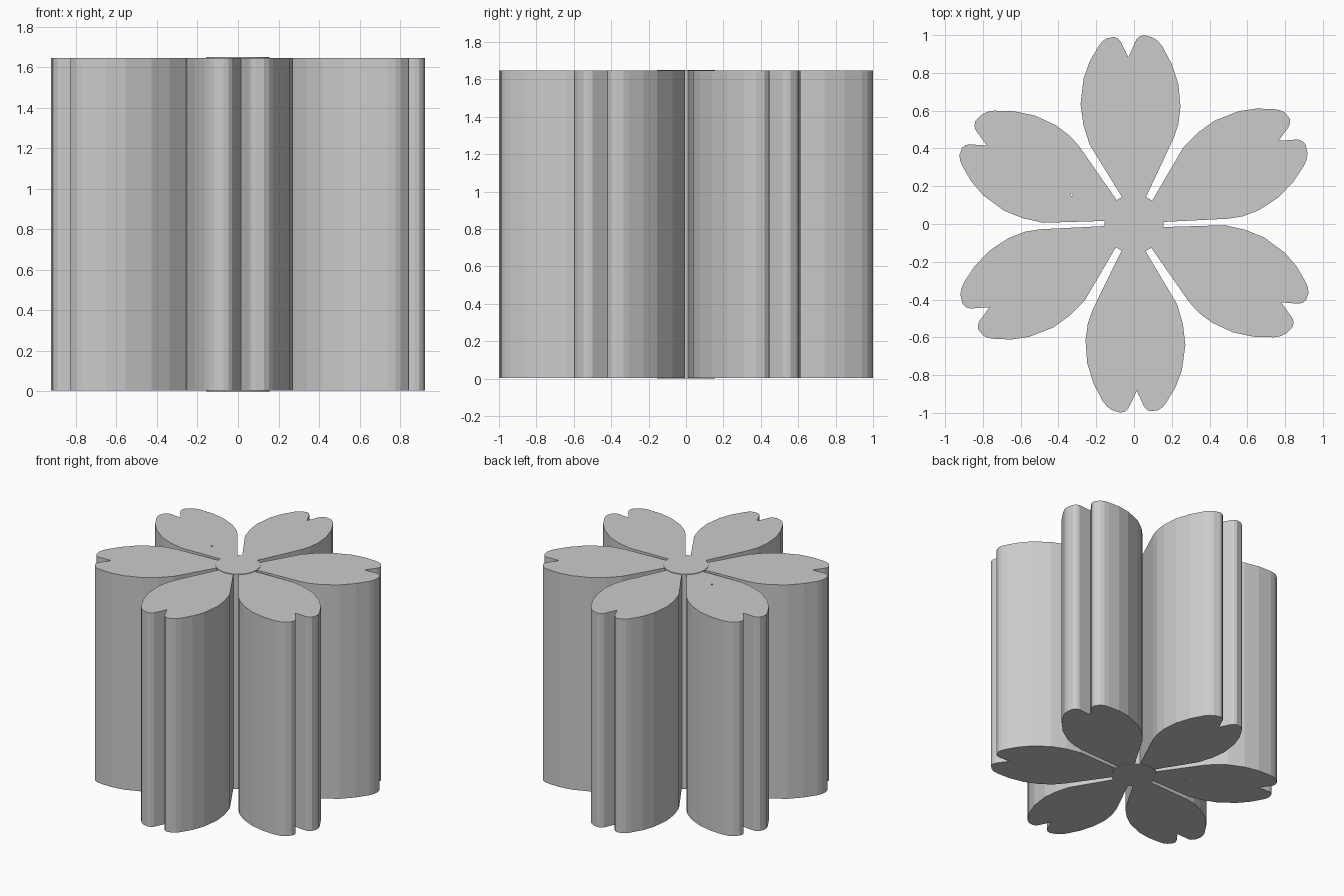
import bpy, bmesh
from math import radians, sin, cos, tau

if "Cube" in bpy.data.objects:
    bpy.data.objects.remove(bpy.data.objects["Cube"])

HEIGHT = 1.65
LIP = 0.004  # the hub stands slightly proud of the petals

# Outline of one notched petal, pointing along +y
PETAL = [(0.03, 0.07), (0.066, 0.148), (0.21, 0.455), (0.235, 0.53), (0.246, 0.62),
         (0.235, 0.74), (0.2, 0.847), (0.15, 0.94), (0.125, 0.97), (0.1, 0.987),
         (0.055, 1.0), (0.03, 0.993), (0.013, 0.978), (-0.03, 0.882), (-0.07, 0.965),
         (-0.085, 0.982), (-0.105, 0.99), (-0.145, 0.983), (-0.17, 0.965),
         (-0.19, 0.938), (-0.235, 0.86), (-0.267, 0.77), (-0.283, 0.635),
         (-0.268, 0.525), (-0.235, 0.42), (-0.07, 0.153), (-0.03, 0.07)]


def prism(name, outline, z0, z1):
    bm = bmesh.new()
    face = bm.faces.new([bm.verts.new((x, y, z0)) for x, y in outline])
    top = bmesh.ops.extrude_face_region(bm, geom=[face], use_keep_orig=True)
    verts = [v for v in top["geom"] if isinstance(v, bmesh.types.BMVert)]
    bmesh.ops.translate(bm, verts=verts, vec=(0, 0, z1 - z0))
    bmesh.ops.recalc_face_normals(bm, faces=bm.faces)
    mesh = bpy.data.meshes.new(name)
    bm.to_mesh(mesh)
    bm.free()
    obj = bpy.data.objects.new(name, mesh)
    bpy.context.collection.objects.link(obj)
    return obj


def circle(x, y, r, n):
    return [(x + r * cos(tau * i / n), y + r * sin(tau * i / n)) for i in range(n)]


# Six petals, with slightly uneven spacing
petals = []
for i, angle in enumerate((0, 60, 118, 179, 240, 298)):
    c, s = cos(radians(angle)), sin(radians(angle))
    outline = [(x * c - y * s, x * s + y * c) for x, y in PETAL]
    petals.append(prism(f"petal_{i + 1}", outline, LIP, HEIGHT - LIP))

# Pinhole through the upper left petal
pin = prism("pinhole_cutter", circle(-0.33, 0.155, 0.007, 6), -0.1, HEIGHT + 0.1)
pin.hide_render = True
pin.hide_viewport = True
cut = petals[1].modifiers.new("pinhole", "BOOLEAN")
cut.operation = "DIFFERENCE"
cut.solver = "EXACT"
cut.object = pin

# Central hub joining the petals
prism("hub", circle(0, 0, 0.156, 32), 0, HEIGHT)
